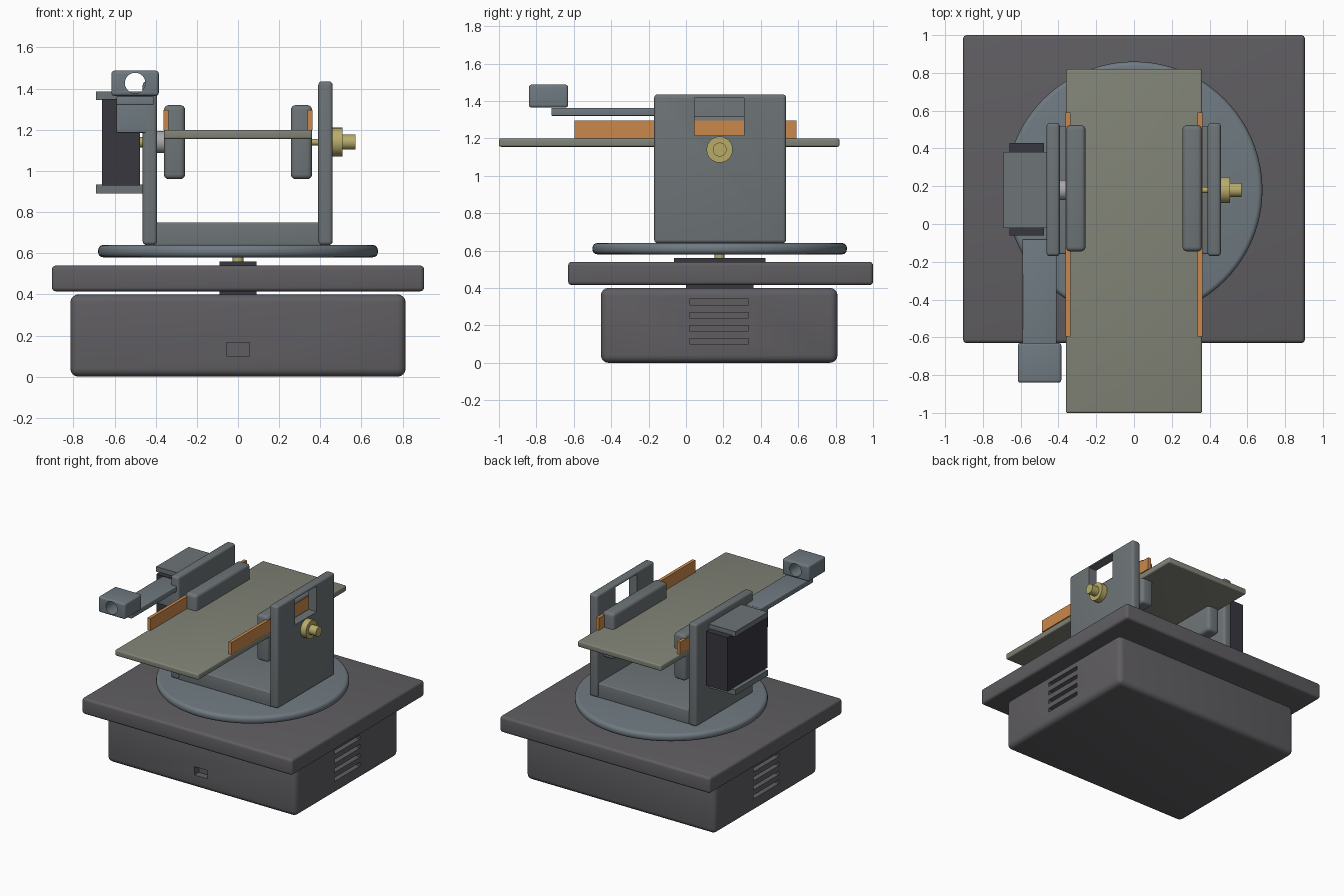
import bpy, bmesh
from math import radians
from mathutils import Matrix, Vector

if "Cube" in bpy.data.objects:
    bpy.data.objects.remove(bpy.data.objects["Cube"])


def material(name, rgb):
    m = bpy.data.materials.new(name)
    m.diffuse_color = (*rgb, 1)
    m.use_nodes = True
    m.node_tree.nodes["Principled BSDF"].inputs["Base Color"].default_value = m.diffuse_color
    return m


CHARCOAL = material("charcoal", (0.115, 0.11, 0.12))
STEEL = material("steel", (0.155, 0.175, 0.185))
BLUE = material("blue_grey", (0.16, 0.195, 0.22))
OLIVE = material("olive_grey", (0.22, 0.23, 0.185))
DARK = material("dark_motor", (0.04, 0.038, 0.05))
BRASS = material("brass", (0.48, 0.41, 0.14))
ORANGE = material("orange", (0.6, 0.25, 0.07))
LIGHT = material("light_grey", (0.4, 0.4, 0.4))


def finish(name, bm, mat):
    me = bpy.data.meshes.new(name)
    bm.to_mesh(me)
    bm.free()
    ob = bpy.data.objects.new(name, me)
    bpy.context.collection.objects.link(ob)
    if mat:
        me.materials.append(mat)
    return ob


def box(name, x, y, z, mat=None, r=0.0):
    """Box from (min, max) ranges with rounded edges."""
    bm = bmesh.new()
    bmesh.ops.create_cube(bm, size=1)
    for v in bm.verts:
        v.co = Vector((a[0] + (c + 0.5) * (a[1] - a[0])
                       for a, c in zip((x, y, z), v.co)))
    if r:
        bmesh.ops.bevel(bm, geom=bm.edges[:], offset=r, segments=4,
                        profile=0.5, affect='EDGES')
    return finish(name, bm, mat)


def cyl(name, axis, centre, r, span, mat=None, bevel=0.0, n=32):
    """Cylinder along an axis; centre gives the two other coordinates."""
    bm = bmesh.new()
    bmesh.ops.create_cone(bm, cap_ends=True, segments=n, radius1=r, radius2=r,
                          depth=span[1] - span[0])
    if bevel:
        rim = [e for e in bm.edges if abs(e.verts[0].co.z - e.verts[1].co.z) < 1e-5]
        bmesh.ops.bevel(bm, geom=rim, offset=bevel, segments=4, profile=0.5,
                        affect='EDGES')
    mid = (span[0] + span[1]) / 2
    a, b = centre
    rot = {'x': Matrix.Rotation(radians(90), 4, 'Y'),
           'y': Matrix.Rotation(radians(90), 4, 'X'),
           'z': Matrix.Identity(4)}[axis]
    loc = {'x': (mid, a, b), 'y': (a, mid, b), 'z': (a, b, mid)}[axis]
    bm.transform(Matrix.Translation(loc) @ rot)
    return finish(name, bm, mat)


def cut(ob, *cutters):
    """Subtract the cutters, then remove them."""
    for c in cutters:
        c.hide_render = True
        m = ob.modifiers.new("cut", 'BOOLEAN')
        m.operation, m.solver, m.object = 'DIFFERENCE', 'EXACT', c
        bpy.context.view_layer.objects.active = ob
        bpy.ops.object.modifier_apply(modifier=m.name)
        bpy.data.objects.remove(c)


CY = 0.18   # pivot axis in y
PZ = 1.14   # tilt axis height

# base housing with side vents and a front port
base = box("base_housing", (-0.815, 0.815), (-0.455, 0.81), (0, 0.4), CHARCOAL, 0.04)
vents = [box("vent_cutter", (s * 0.815 - 0.04, s * 0.815 + 0.04), (0.02, 0.335),
             (0.1 + 0.07 * i, 0.13 + 0.07 * i)) for s in (-1, 1) for i in range(4)]
cut(base, *vents, box("port_cutter", (-0.057, 0.057), (-0.5, -0.4), (0.1, 0.165)))

# top plate and pan motor
box("base_plate", (-0.905, 0.905), (-0.63, 1.0), (0.415, 0.54), CHARCOAL, 0.02)
box("pan_motor_body", (-0.09, 0.09), (0, 0.36), (0.36, 0.545), DARK)
box("pan_motor_flange", (-0.09, 0.09), (-0.065, 0.425), (0.54, 0.56), DARK)
cyl("pan_shaft", 'z', (0, CY), 0.027, (0.55, 0.6), BRASS)

# turntable
cyl("turntable", 'z', (0, CY), 0.68, (0.58, 0.64), BLUE, 0.025, 96)

# yoke: floor and two walls, window in the right one
box("yoke_floor", (-0.41, 0.41), (-0.16, 0.52), (0.635, 0.75), STEEL, 0.01)
left = box("yoke_wall_left", (-0.463, -0.393), (-0.17, 0.535), (0.64, 1.435), STEEL, 0.018)
right = box("yoke_wall_right", (0.39, 0.46), (-0.17, 0.535), (0.64, 1.435), STEEL, 0.018)
cut(right, box("window_cutter", (0.3, 0.6), (0.045, 0.31), (1.215, 1.415)))

# tilting platform with clamps and side rails
box("platform", (-0.36, 0.36), (-1.0, 0.82), (1.155, 1.2), OLIVE, 0.01)
for side, s in (("left", -1), ("right", 1)):
    a, b = sorted((s * 0.257, s * 0.36))
    box("clamp_" + side, (a, b), (-0.145, 0.523), (0.96, 1.32), STEEL, 0.024)
    a, b = sorted((s * 0.337, s * 0.362))
    box("rail_" + side, (a, b), (-0.595, 0.59), (1.2, 1.295), ORANGE)

# right-hand pivot
cyl("pivot_shaft", 'x', (CY, PZ), 0.016, (0.34, 0.5), BRASS)
cyl("pivot_collar", 'x', (CY, PZ), 0.07, (0.455, 0.507), BRASS)
cyl("pivot_knob", 'x', (CY, PZ), 0.037, (0.5, 0.57), BRASS)

# tilt motor on the left
box("tilt_motor_body", (-0.66, -0.477), (-0.06, 0.43), (0.93, 1.35), DARK)
for name, z in (("bottom", (0.89, 0.933)), ("top", (1.345, 1.385))):
    box("motor_bracket_" + name, (-0.69, -0.455), (-0.02, 0.38), z, STEEL)
cyl("tilt_shaft", 'x', (CY, PZ), 0.025, (-0.485, -0.37), BRASS)
cyl("tilt_horn", 'x', (CY, PZ), 0.053, (-0.396, -0.355), LIGHT)

# sensor arm and head
box("arm_mount", (-0.59, -0.41), (-0.17, -0.08), (1.185, 1.362), BLUE, 0.006)
box("arm", (-0.59, -0.41), (-0.72, -0.1), (1.32, 1.363), BLUE, 0.006)
head = box("sensor_head", (-0.615, -0.385), (-0.84, -0.63), (1.365, 1.487), BLUE, 0.014)
cut(head, cyl("lens_cutter", 'y', (-0.5, 1.427), 0.05, (-1.0, -0.5)))

# smooth shading with sharp edges kept
bpy.ops.object.select_all(action='SELECT')
bpy.context.view_layer.objects.active = base
bpy.ops.object.shade_smooth_by_angle(angle=radians(35))
